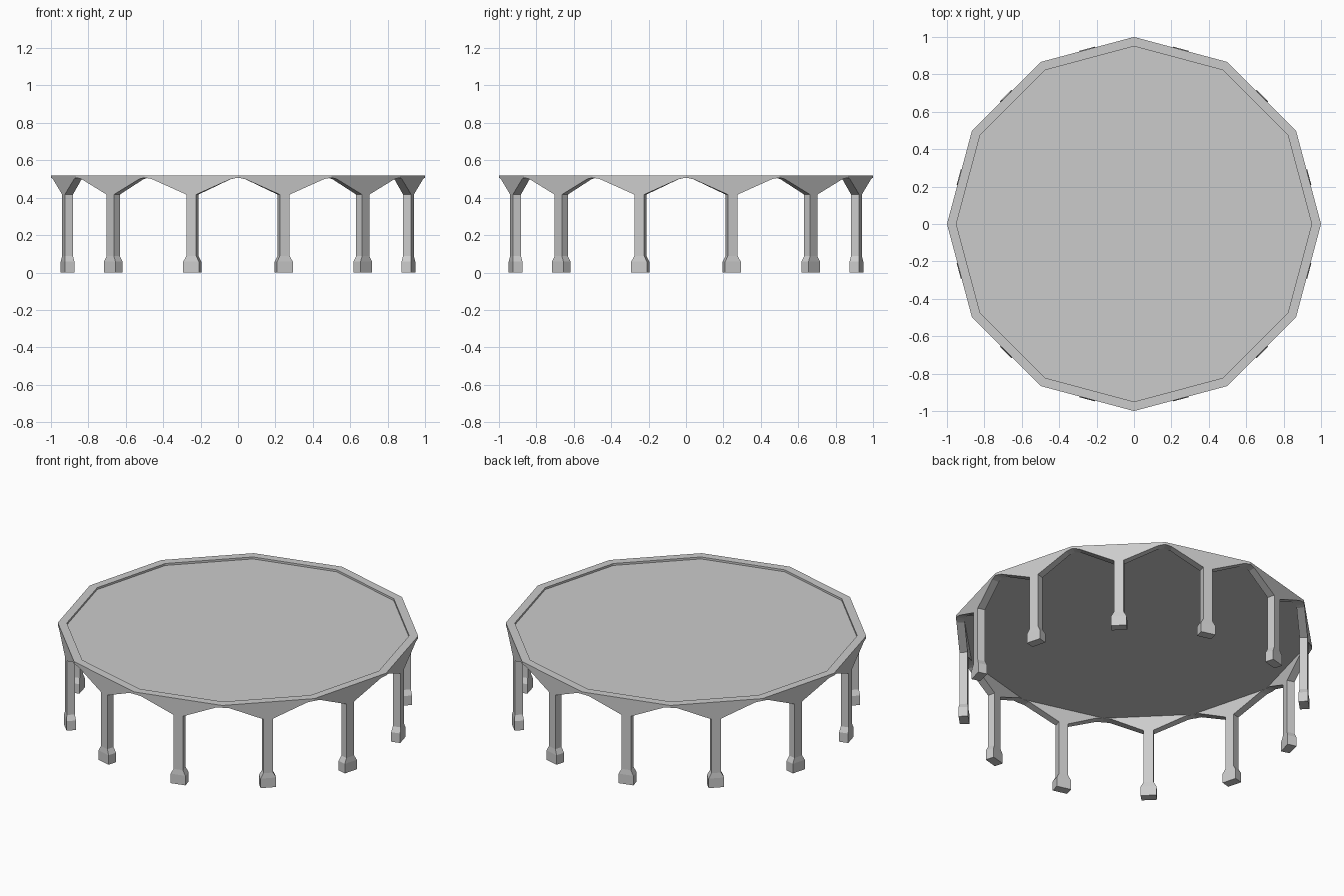
import bpy, bmesh
from math import cos, sin, pi, tan

if "Cube" in bpy.data.objects:
    bpy.data.objects.remove(bpy.data.objects["Cube"])

grey = bpy.data.materials.new("plain_grey")
grey.use_nodes = True
grey.diffuse_color = (0.6, 0.6, 0.6, 1)
grey.node_tree.nodes["Principled BSDF"].inputs["Base Color"].default_value = (0.6, 0.6, 0.6, 1)

SIDES = 12
APOTHEM = cos(pi / SIDES)      # distance from centre to a flat side
INNER = APOTHEM - 0.045        # inner face of posts and brackets
UNDERSIDE = 0.506


def make_object(name, bm):
    bmesh.ops.recalc_face_normals(bm, faces=bm.faces)
    mesh = bpy.data.meshes.new(name)
    bm.to_mesh(mesh)
    bm.free()
    mesh.materials.append(grey)
    obj = bpy.data.objects.new(name, mesh)
    bpy.context.collection.objects.link(obj)
    return obj


def loft(name, loops, angle=0):
    """Skin a stack of matching loops, cap both ends, turn about the z axis."""
    bm = bmesh.new()
    rings = [[bm.verts.new((x * cos(angle) - y * sin(angle),
                            x * sin(angle) + y * cos(angle), z))
              for x, y, z in loop] for loop in loops]
    for a, b in zip(rings, rings[1:]):
        for i in range(len(a)):
            j = (i + 1) % len(a)
            bm.faces.new((a[i], a[j], b[j], b[i]))
    bm.faces.new(rings[0])
    bm.faces.new(rings[-1])
    return make_object(name, bm)


def polygon(radius, z):
    return [(radius * cos(2 * pi * i / SIDES), radius * sin(2 * pi * i / SIDES), z)
            for i in range(SIDES)]


def rectangle(r0, r1, half, z):
    return [(r0, -half, z), (r1, -half, z), (r1, half, z), (r0, half, z)]


# Twelve-sided deck with a raised rim
loft("deck", [polygon(1, UNDERSIDE), polygon(1, 0.52),
              polygon(0.95, 0.52), polygon(0.95, 0.508)])

# Half outline of post and flared bracket: sideways distance, height
POST = 0.0275
corner = APOTHEM * tan(pi / SIDES)
half = [(POST, 0.08), (POST, 0.417), (corner - 0.04, 0.5),
        (corner - 0.018, 0.504), (corner, UNDERSIDE)]
outline = half + [(-t, z) for t, z in reversed(half)]


def mitre(t):
    return t if abs(t) <= POST else t * INNER / APOTHEM


for k in range(SIDES):
    angle = (2 * k + 1) * pi / SIDES
    # Post and bracket in one piece, mitred to its neighbours
    loft(f"post_and_bracket_{k + 1}",
         [[(APOTHEM, t, z) for t, z in outline],
          [(INNER, mitre(t), z) for t, z in outline]], angle)
    # Block foot, tapering into the post
    loft(f"foot_{k + 1}",
         [rectangle(0.917, 0.97, 0.0435, 0),
          rectangle(0.917, 0.97, 0.0435, 0.058),
          rectangle(INNER, APOTHEM, POST, 0.088)], angle)
